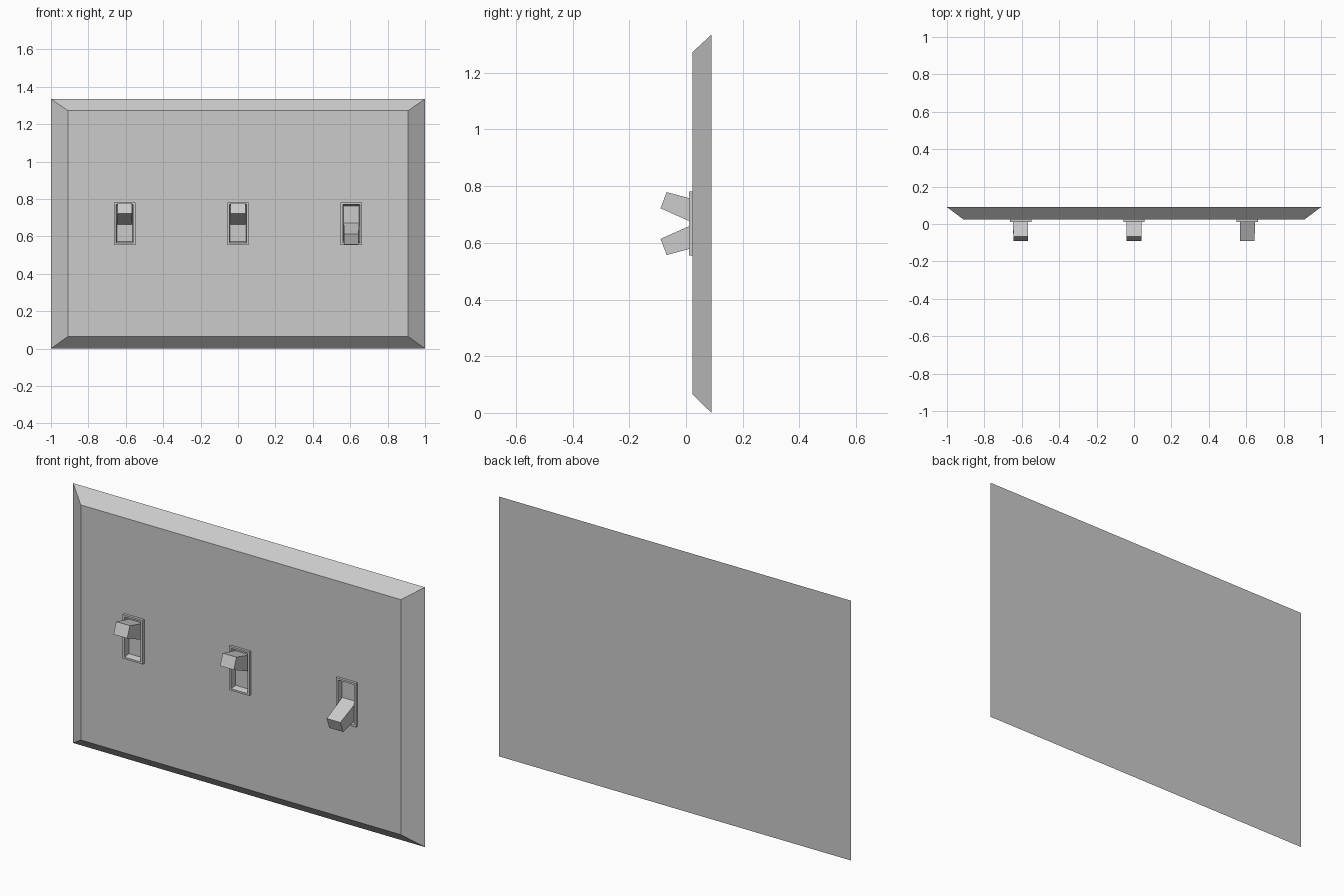
import bpy

if "Cube" in bpy.data.objects:
    bpy.data.objects.remove(bpy.data.objects["Cube"])

MID = 0.668  # height of the switch centres


def mesh_object(name, verts, faces):
    mesh = bpy.data.meshes.new(name)
    mesh.from_pydata(verts, [], faces)
    obj = bpy.data.objects.new(name, mesh)
    bpy.context.collection.objects.link(obj)
    return obj


def frustum(name, x, front, back):
    """Solid between two rectangles, each (y, half width, z low, z high)."""
    verts = [(x + sx * w, y, z)
             for y, w, lo, hi in (front, back)
             for sx, z in ((-1, lo), (1, lo), (1, hi), (-1, hi))]
    faces = [(0, 1, 2, 3), (7, 6, 5, 4)]
    faces += [(i, i + 4, (i + 1) % 4 + 4, (i + 1) % 4) for i in range(4)]
    return mesh_object(name, verts, faces)


def cut(obj, cutter):
    mod = obj.modifiers.new("recess", 'BOOLEAN')
    mod.operation = 'DIFFERENCE'
    mod.solver = 'EXACT'
    mod.object = cutter
    bpy.context.view_layer.objects.active = obj
    bpy.ops.object.modifier_apply(modifier=mod.name)


def toggle(name, x, up):
    """Tapered lever tilted up (1) or down (-1)."""
    profile = [(-0.09, 0.054, 0.039), (-0.068, 0.111, 0.039),
               (0.043, 0.081, 0.041), (0.043, -0.005, 0.041)]
    verts = [(x + s * w, y, MID + up * dz) for s in (-1, 1) for y, dz, w in profile]
    faces = [(0, 1, 2, 3), (7, 6, 5, 4)]
    faces += [(i, i + 4, (i + 1) % 4 + 4, (i + 1) % 4) for i in range(4)]
    if up > 0:
        faces = [f[::-1] for f in faces]
    obj = mesh_object(name, verts, faces)
    # consistent outward normals
    import bmesh
    bm = bmesh.new()
    bm.from_mesh(obj.data)
    bmesh.ops.recalc_face_normals(bm, faces=bm.faces)
    bm.to_mesh(obj.data)
    bm.free()


# Bevelled wall plate
plate = frustum("wall_plate", 0, (0.023, 0.91, 0.065, 1.273), (0.09, 1.0, 0.0, 1.335))

# Three switches: raised frame, recess and lever
for label, x, up in (("left", -0.606, 1), ("middle", 0.0, 1), ("right", 0.606, -1)):
    frame = frustum(label + "_frame", x,
                    (0.01, 0.057, MID - 0.113, MID + 0.113),
                    (0.023, 0.057, MID - 0.113, MID + 0.113))
    cutter = frustum(label + "_recess_cutter", x,
                     (0.0, 0.047, MID - 0.106, MID + 0.106),
                     (0.04, 0.042, MID - 0.096, MID + 0.096))
    cut(frame, cutter)
    cut(plate, cutter)
    bpy.data.objects.remove(cutter)
    toggle(label + "_toggle", x, up)
